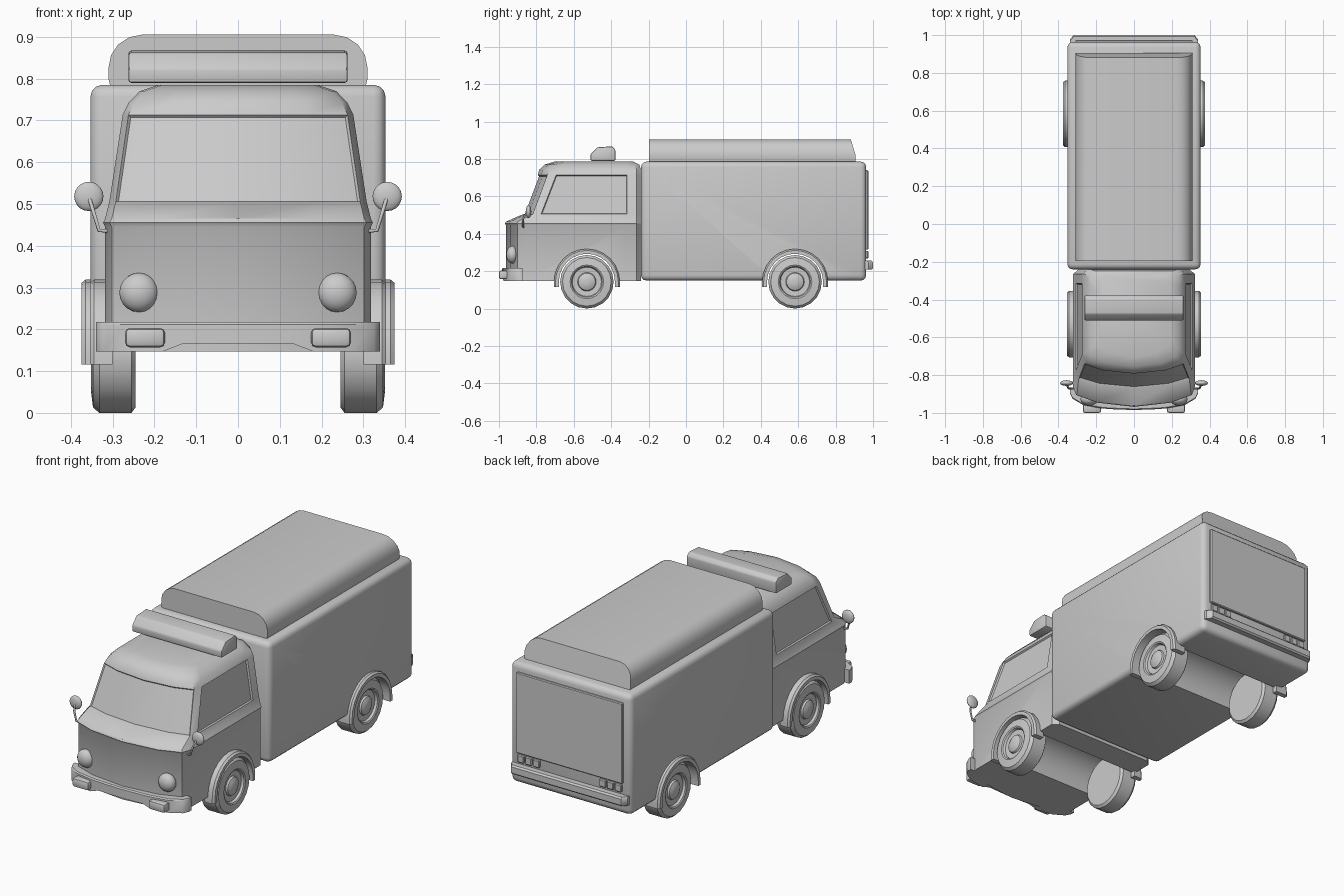
import bpy, bmesh
from math import sin, cos, pi, radians

if "Cube" in bpy.data.objects:
    bpy.data.objects.remove(bpy.data.objects["Cube"])


def loft(rings):
    """Skin a list of equal closed rings and cap both ends."""
    bm = bmesh.new()
    vs = [[bm.verts.new(p) for p in r] for r in rings]
    n = len(vs[0])
    grid = [[bm.faces.new((a[j], a[(j + 1) % n], b[(j + 1) % n], b[j])) for j in range(n)]
            for a, b in zip(vs, vs[1:])]
    bm.faces.new(vs[0])
    bm.faces.new(vs[-1])
    bmesh.ops.recalc_face_normals(bm, faces=bm.faces)
    return bm, grid


def box(x0, x1, y0, y1, z0, z1):
    return loft([[(x0, y0, z), (x1, y0, z), (x1, y1, z), (x0, y1, z)] for z in (z0, z1)])[0]


def shade(ob, angle=35):
    me = ob.data
    for p in me.polygons:
        p.use_smooth = True
    me.set_sharp_from_angle(angle=radians(angle))


def finish(name, bm, bevel=0, segs=2, angle=35):
    if bevel:
        bmesh.ops.bevel(bm, geom=list(bm.edges), offset=bevel, segments=segs,
                        profile=0.5, affect='EDGES', clamp_overlap=True)
    bmesh.ops.recalc_face_normals(bm, faces=bm.faces)
    me = bpy.data.meshes.new(name)
    bm.to_mesh(me)
    bm.free()
    ob = bpy.data.objects.new(name, me)
    bpy.context.collection.objects.link(ob)
    shade(ob, angle)
    return ob


def circle(x, r, yc, zc, n=20):
    return [(x, yc + r * cos(2 * pi * i / n), zc + r * sin(2 * pi * i / n)) for i in range(n)]


def cut_tunnel(ob, yc):
    """Wheel arch cut through the full width of a body."""
    cutter = finish("arch_cutter", loft([circle(x, 0.155, yc, WZ) for x in (-0.5, 0.5)])[0])
    cutter.hide_render = True
    mod = ob.modifiers.new("arch", 'BOOLEAN')
    mod.operation, mod.object = 'DIFFERENCE', cutter
    bpy.context.view_layer.objects.active = ob
    bpy.ops.object.modifier_apply(modifier=mod.name)
    bpy.data.objects.remove(cutter)
    shade(ob)


WZ = 0.143
FRONT, REAR = -0.53, 0.583

# Cab: stacked outlines (z, half width, nose y, corner y, pillar y, rear y)
levels = [
    (0.147, 0.318, -0.962, -0.900, -0.860, -0.24),
    (0.445, 0.318, -0.962, -0.900, -0.860, -0.24),
    (0.455, 0.323, -0.968, -0.905, -0.860, -0.24),
    (0.465, 0.318, -0.962, -0.900, -0.855, -0.24),
    (0.505, 0.308, -0.870, -0.820, -0.775, -0.24),
    (0.713, 0.276, -0.792, -0.742, -0.695, -0.24),
    (0.742, 0.262, -0.785, -0.730, -0.685, -0.24),
    (0.770, 0.235, -0.755, -0.700, -0.660, -0.25),
    (0.785, 0.190, -0.705, -0.650, -0.610, -0.28),
]
rings = []
for z, w, yc, yk, yp, yr in levels:
    half = [(0.6 * w, yc + 0.35 * (yk - yc)), (0.95 * w, yk), (w, yp),
            (w, yr - 0.075), (w, yr - 0.025), (w - 0.03, yr)]
    rings.append([(-x, y, z) for x, y in reversed(half)] + [(0, yc, z)]
                 + [(x, y, z) for x, y in half])
bm, grid = loft(rings)
# recessed windscreen and side windows
for cols in ((4, 5, 6, 7), (2,), (9,)):
    bmesh.ops.inset_region(bm, faces=[grid[4][j] for j in cols], thickness=0.004,
                           depth=-0.008, use_even_offset=True)
cab = finish("cab", bm)
cut_tunnel(cab, FRONT)

# Cargo box
cargo = finish("cargo_box", box(-0.353, 0.353, -0.24, 0.963, 0.15, 0.785), 0.028, 3)
cut_tunnel(cargo, REAR)

# Raised roof with rounded shoulders and a sloping rear end
prof = [(0.305, 0.78), (0.31, 0.80), (0.31, 0.825)]
prof += [(0.23 + 0.08 * cos(a), 0.825 + 0.08 * sin(a)) for a in (pi / 8, pi / 4, 3 * pi / 8, pi / 2)]
prof += [(-x, z) for x, z in reversed(prof)]
finish("raised_roof", loft([[(x, -0.197, z) for x, z in prof],
                            [(x, 0.905 - 0.3 * max(0, z - 0.825), z) for x, z in prof]])[0])

# Roof light bar
bar = [(-0.51, 0.79), (-0.51, 0.825), (-0.475, 0.862), (-0.395, 0.867), (-0.378, 0.85), (-0.378, 0.79)]
finish("light_bar", loft([[(x, y, z) for y, z in bar] for x in (-0.262, 0.262)])[0], 0.006)

# Front bumper: bowed, with a raised notch underneath (x, front y, bottom z)
half = [(0.13, -0.98, 0.166), (0.18, -0.975, 0.147), (0.27, -0.958, 0.147),
        (0.325, -0.925, 0.147), (0.34, -0.895, 0.147)]
path = [(-x, y, z) for x, y, z in reversed(half)] + [(0, -0.985, 0.166)] + half
finish("front_bumper", loft([[(x, y, zb), (x, y, 0.212), (x, y + 0.006, 0.218),
                              (x, -0.875, 0.218), (x, -0.875, zb)] for x, y, zb in path])[0])

# Rear bumper with chamfered ends
path = [(-0.34, 0.975), (-0.32, 1.0), (0.32, 1.0), (0.34, 0.975)]
finish("rear_bumper", loft([[(x, 0.945, 0.208), (x, y - 0.008, 0.208), (x, y, 0.216), (x, y, 0.248),
                             (x, y - 0.008, 0.256), (x, 0.945, 0.256)] for x, y in path])[0])

# Rear door panel
finish("rear_door", box(-0.31, 0.31, 0.95, 0.975, 0.315, 0.74), 0.004, 1)

# Wheel profile: (x, radius) from the inner face to the hub
wheel = [(0.245, 0.13), (0.255, 0.143), (0.332, 0.143), (0.347, 0.13), (0.352, 0.09), (0.348, 0.083),
         (0.336, 0.078), (0.334, 0.05), (0.343, 0.046), (0.352, 0.028), (0.354, 0.01)]

for s, side in ((-1, "left"), (1, "right")):
    for yc, xo, end in ((FRONT, 0.354, "front"), (REAR, 0.375, "rear")):
        finish(f"{end}_{side}_wheel", loft([circle(s * x, r, yc, WZ) for x, r in wheel])[0])
        # arched fender with short straight ends
        sec = [(0.150, 0.30), (0.176, 0.30), (0.176, xo - 0.01), (0.168, xo), (0.150, xo)]
        arc = [(0, -0.027)] + [(pi * i / 12, 0) for i in range(13)] + [(pi, -0.027)]
        finish(f"{end}_{side}_fender", loft([[(s * x, yc + r * cos(a), WZ + r * sin(a) + dz)
                                              for r, x in sec] for a, dz in arc])[0])
    # headlight and mirror head: flattened spheres
    for name, loc, scale in (("headlight", (0.237, -0.928, 0.288), (0.047, 0.034, 0.047)),
                             ("mirror", (0.357, -0.842, 0.518), (0.035, 0.015, 0.035))):
        bm = bmesh.new()
        bmesh.ops.create_uvsphere(bm, u_segments=16, v_segments=10, radius=1)
        ob = finish(f"{side}_{name}", bm, angle=60)
        ob.location = (s * loc[0], loc[1], loc[2])
        ob.scale = scale
    # mirror stalk
    cu = bpy.data.curves.new(f"{side}_mirror_stalk", 'CURVE')
    cu.dimensions, cu.bevel_depth, cu.bevel_resolution = '3D', 0.005, 1
    cu.use_fill_caps = True
    sp = cu.splines.new('POLY')
    pts = [(0.312, -0.868, 0.435), (0.333, -0.872, 0.437), (0.347, -0.870, 0.485), (0.357, -0.848, 0.518)]
    sp.points.add(len(pts) - 1)
    for p, (x, y, z) in zip(sp.points, pts):
        p.co = (s * x, y, z, 1)
    bpy.context.collection.objects.link(bpy.data.objects.new(cu.name, cu))
    # fog light on the bumper
    a, b = sorted((s * 0.175, s * 0.27))
    finish(f"{side}_fog_light", box(a, b, -1.0, -0.95, 0.157, 0.203), 0.011, 2)
    # three tail lights under the rear door
    for i in range(3):
        a, b = sorted((s * (0.175 + 0.045 * i), s * (0.213 + 0.045 * i)))
        finish(f"{side}_tail_light_{i + 1}", box(a, b, 0.95, 0.975, 0.268, 0.308), 0.004, 1)
